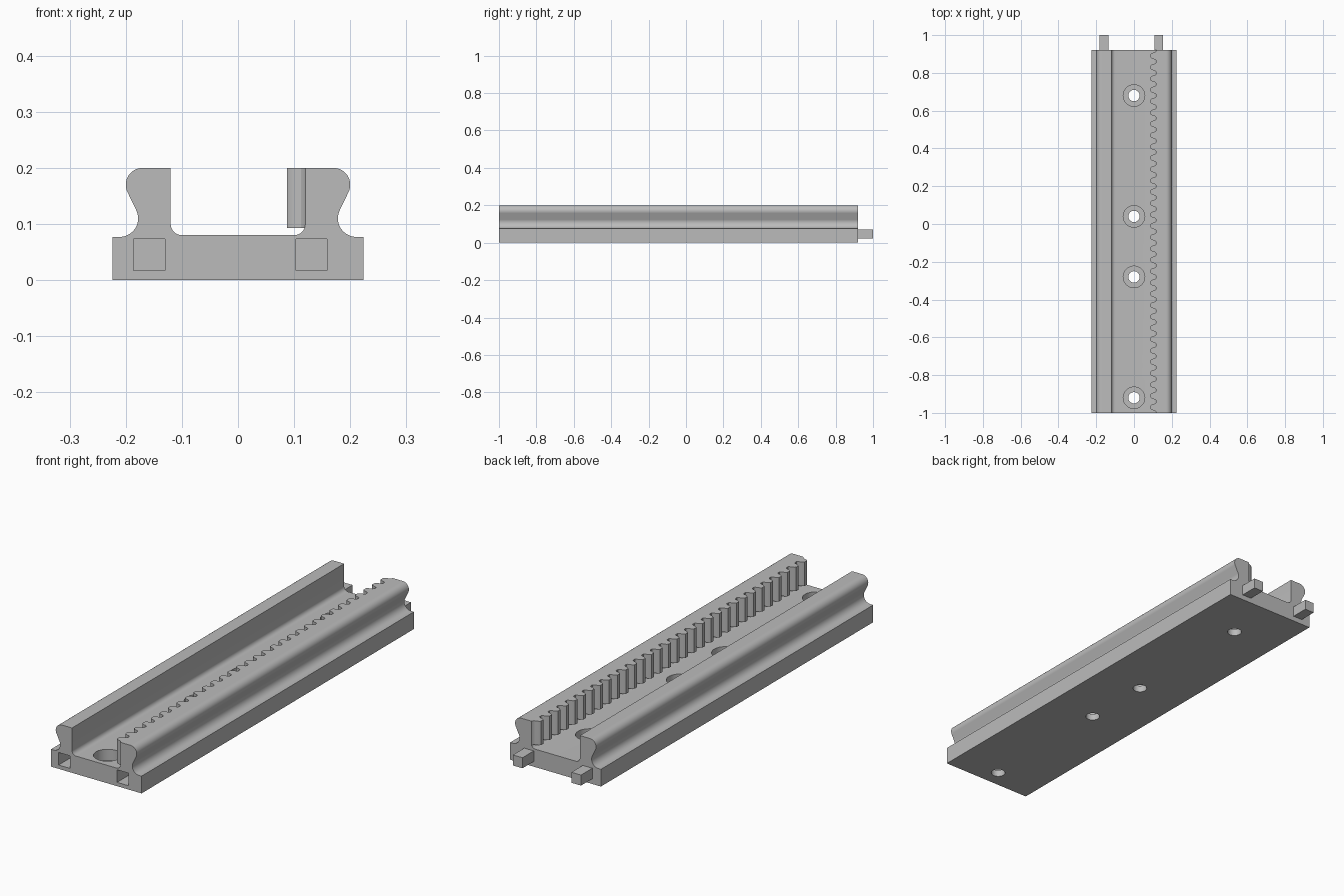
import bpy, bmesh
from math import sin, cos, radians

cube = bpy.data.objects.get("Cube")
if cube:
    bpy.data.objects.remove(cube, do_unlink=True)

grey = bpy.data.materials.new("light grey")
grey.use_nodes = True
colour = (0.5, 0.5, 0.5, 1)
grey.diffuse_color = colour
grey.node_tree.nodes["Principled BSDF"].inputs["Base Color"].default_value = colour

FRONT, BACK = -1.0, 0.92
TOP, WALL = 0.2, 0.12


def arc(cx, cz, r, start, end, n):
    angles = [radians(start + (end - start) * i / n) for i in range(n + 1)]
    return [(cx + r * cos(a), cz + r * sin(a)) for a in angles]


def extrude(name, outline, offset):
    """Close a flat outline and sweep it along the offset vector."""
    bm = bmesh.new()
    face = bm.faces.new([bm.verts.new(p) for p in outline])
    swept = bmesh.ops.extrude_face_region(bm, geom=[face])["geom"]
    bmesh.ops.translate(bm, vec=offset,
                        verts=[v for v in swept if isinstance(v, bmesh.types.BMVert)])
    bmesh.ops.recalc_face_normals(bm, faces=bm.faces)
    mesh = bpy.data.meshes.new(name)
    bm.to_mesh(mesh)
    bm.free()
    mesh.materials.append(grey)
    obj = bpy.data.objects.new(name, mesh)
    bpy.context.collection.objects.link(obj)
    return obj


def box(name, x, z, half, y0, y1):
    square = [(x + sx * half, y0, z + sz * half)
              for sx, sz in ((-1, -1), (1, -1), (1, 1), (-1, 1))]
    return extrude(name, square, (0, y1 - y0, 0))


def cylinder(name, y, radius, z0, z1):
    ring = [(x, y + v, z0) for x, v in arc(0, 0, radius, 0, 352.5, 47)]
    return extrude(name, ring, (0, 0, z1 - z0))


def activate(obj):
    bpy.ops.object.select_all(action="DESELECT")
    bpy.context.view_layer.objects.active = obj
    obj.select_set(True)


def cut(obj, cutter):
    cutter.hide_render = True
    activate(obj)
    mod = obj.modifiers.new("cut", "BOOLEAN")
    mod.operation, mod.solver, mod.object = "DIFFERENCE", "EXACT", cutter
    bpy.ops.object.modifier_apply(modifier=mod.name)
    bpy.data.objects.remove(cutter, do_unlink=True)


# Rail bed: base, waisted side lips and central channel in one section
half = [(-0.224, 0), (-0.224, 0.077)]
half += arc(-0.211, 0.11, 0.033, -90, 25, 14)
half += arc(-0.17, 0.17, 0.03, 205, 90, 14)
half += [(-WALL, TOP)]
half += arc(-0.1, 0.1, 0.02, 180, 270, 8)
section = half + [(-x, z) for x, z in reversed(half)]
bed = extrude("rail_bed", [(x, FRONT, z) for x, z in section], (0, BACK - FRONT, 0))

# Counterbored screw holes
for y in (-0.92, -0.28, 0.04, 0.68):
    cut(bed, cylinder("bore_cutter", y, 0.03, -0.1, 0.1))
    cut(bed, cylinder("counterbore_cutter", y, 0.057, 0.03, 0.12))

# Joining sockets at the front, matching pegs at the back
for side, x in (("right", -0.158), ("left", 0.131)):
    cut(bed, box("socket_cutter", x, 0.045, 0.028, FRONT - 0.05, FRONT + 0.09))
    box(side + "_peg", x, 0.047, 0.0235, BACK, 1.0)

# Gear rack along the left inner wall
TEETH = 32
pitch = (BACK - FRONT) / TEETH
tooth = [(0.117, -0.4), (0.112, -0.32), (0.103, -0.29), (0.094, -0.23), (0.0875, -0.14)]
tooth += [(x, -t) for x, t in reversed(tooth)]
outline = [(WALL, FRONT, 0.093)]
for i in range(TEETH):
    outline += [(x, FRONT + (i + 0.5 + t) * pitch, 0.093) for x, t in tooth]
outline.append((WALL, BACK, 0.093))
rack = extrude("gear_rack", outline, (0, 0, TOP - 0.093))

for obj in (bed, rack):
    activate(obj)
    bpy.ops.object.shade_smooth_by_angle(angle=radians(30))
